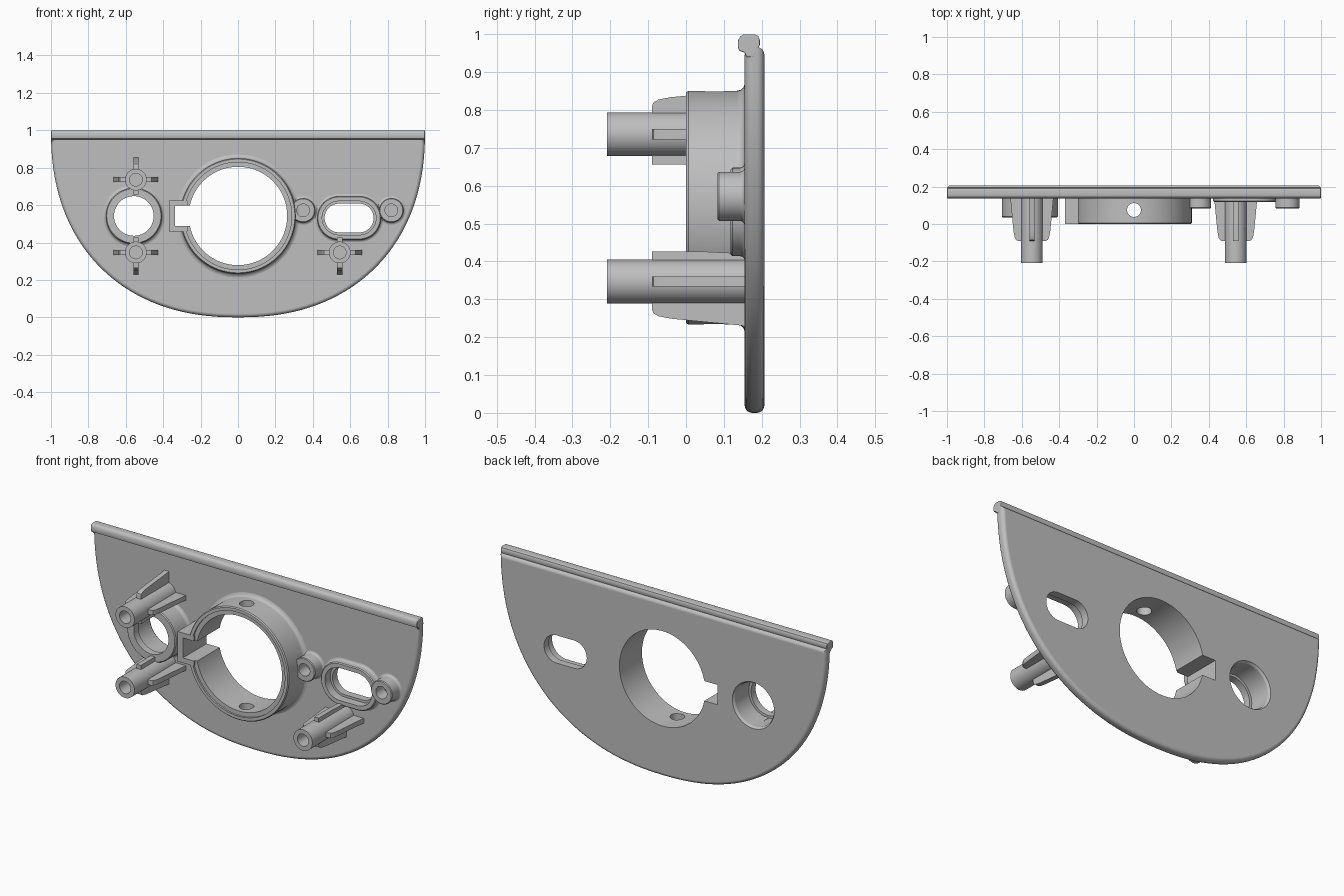
import bpy, bmesh
from math import pi, sin, cos, radians
from mathutils import Vector

if "Cube" in bpy.data.objects:
    bpy.data.objects.remove(bpy.data.objects["Cube"])

grey = bpy.data.materials.new("plain grey")
grey.use_nodes = True
COLOUR = (0.52, 0.52, 0.52, 1)
grey.diffuse_color = COLOUR
grey.node_tree.nodes["Principled BSDF"].inputs["Base Color"].default_value = COLOUR

FRONT, BACK, SEAT = 0.155, 0.207, 0.175   # plate faces, and depth at which parts are embedded
MID = 0.542                               # height of the main opening


def make(name, bm):
    bmesh.ops.recalc_face_normals(bm, faces=bm.faces)
    mesh = bpy.data.meshes.new(name)
    bm.to_mesh(mesh)
    bm.free()
    obj = bpy.data.objects.new(name, mesh)
    bpy.context.collection.objects.link(obj)
    mesh.materials.append(grey)
    return obj


def prism(name, points, low, high, place, round_rim=0):
    """Extrude a 2D outline; place(u, v, w) maps it into the model."""
    bm = bmesh.new()
    caps = []
    for w in (low, high):
        caps.append(bm.faces.new([bm.verts.new(place(u, v, w)) for u, v in points]))
    a, b = caps[0].verts[:], caps[1].verts[:]
    for i in range(len(a)):
        j = (i + 1) % len(a)
        bm.faces.new((a[i], a[j], b[j], b[i]))
    bmesh.ops.recalc_face_normals(bm, faces=bm.faces)
    if round_rim:
        rim = [e for f in caps for e in f.edges]
        bmesh.ops.bevel(bm, geom=rim, offset=round_rim, segments=5, profile=0.5,
                        affect='EDGES', clamp_overlap=True)
    return make(name, bm)


def box(name, x, y, z):
    return prism(name, [(x[0], z[0]), (x[1], z[0]), (x[1], z[1]), (x[0], z[1])],
                 y[0], y[1], lambda u, v, w: Vector((u, w, v)))


def turned(name, cx, cz, profile, half=0, closed=False, seg=64):
    """Turn (radius, y) points about the depth axis; half stretches it into a slot."""
    bm = bmesh.new()
    rings = []
    for r, y in profile:
        ring = []
        for i in range(seg):
            t = (i + 0.5) * 2 * pi / seg
            shift = half if cos(t) > 0 else -half
            ring.append(bm.verts.new((cx + shift + r * cos(t), y, cz + r * sin(t))))
        rings.append(ring)
    pairs = list(zip(rings, rings[1:]))
    if closed:
        pairs.append((rings[-1], rings[0]))
    else:
        bm.faces.new(rings[0])
        bm.faces.new(rings[-1])
    for a, b in pairs:
        for i in range(seg):
            j = (i + 1) % seg
            bm.faces.new((a[i], a[j], b[j], b[i]))
    return make(name, bm)


def cut(obj, cutters):
    for c in cutters:
        mod = obj.modifiers.new("cut", 'BOOLEAN')
        mod.operation, mod.solver, mod.object = 'DIFFERENCE', 'EXACT', c
    bpy.context.view_layer.update()
    graph = bpy.context.evaluated_depsgraph_get()
    mesh = bpy.data.meshes.new_from_object(obj.evaluated_get(graph))
    obj.modifiers.clear()
    obj.data = mesh


def foot(r, flare=0.016):
    """Small concave fillet where a round part meets the plate."""
    return [(r + flare * (1 - sin(a)), FRONT - flare * (1 - cos(a)))
            for a in (pi / 2, pi / 3, pi / 6, 0)]


def foot_down(r, flare=0.016):
    return [(r + flare * (1 - cos(a)), FRONT - flare * (1 - sin(a)))
            for a in (0, pi / 6, pi / 3, pi / 2)]


# Cutters
PORT_X, SLOT_X, SLOT_Z = -0.557, 0.594, 0.531
bore = turned("bore_cutter", 0, MID, [(0.263, -0.1), (0.263, 0.3)], seg=96)
key = box("key_cutter", (-0.337, -0.2), (-0.1, 0.3), (0.487, 0.597))
pin = prism("pin_cutter", [(0.037 * cos(i * pi / 16), 0.075 + 0.037 * sin(i * pi / 16))
                           for i in range(32)], 0.1, 0.95, lambda u, v, w: Vector((u, v, w)))
port = turned("port_cutter", PORT_X, MID,
              [(0.106, -0.1), (0.106, 0.075), (0.12, 0.075), (0.12, 0.195), (0.128, BACK), (0.128, 0.3)])
slot = turned("slot_cutter", SLOT_X, SLOT_Z,
              [(0.09, 0.0), (0.09, 0.165), (0.077, 0.165), (0.077, 0.3)], half=0.054)
cutters = [bore, key, pin, port, slot]

# Backing plate: flat top, deep rounded belly, soft rim
TOP, POWER, STEPS = 0.966, 2.25, 72
outline = []
for i in range(STEPS + 1):
    t = pi + pi * i / STEPS
    c, s = cos(t), abs(sin(t))
    x = abs(c) ** (2 / POWER) * (1 if c > 0 else -1)
    outline.append((x, min(TOP, 1 - s ** (2 / POWER))))
plate = prism("plate", outline, FRONT, BACK, lambda u, v, w: Vector((u, w, v)), round_rim=0.02)
cut(plate, [bore, key, port, slot])

# Bead along the top edge
bead_profile = [(0.16, 0.94), (0.154, 0.952), (0.14, 0.957), (0.137, 0.968), (0.138, 0.985),
                (0.144, 0.995), (0.153, 1.0), (0.182, 1.0), (0.191, 0.995), (0.195, 0.986),
                (0.195, 0.972), (0.19, 0.963), (0.18, 0.94)]
prism("top_bead", bead_profile, -1, 1, lambda u, v, w: Vector((w, u, v)), round_rim=0.004)

# Main collar with a rebated rim, a keyway housing and two radial pin holes
collar = turned("main_collar", 0, MID,
                [(0.263, SEAT), (0.263, 0.01), (0.287, 0.01), (0.287, 0), (0.304, 0), (0.309, 0.006)]
                + foot_down(0.309, 0.02) + [(0.329, SEAT)], closed=True, seg=96)
cut(collar, [key, pin])
housing = box("keyway_housing", (-0.37, -0.27), (0, SEAT), (0.459, 0.625))
cut(housing, [key, bore])

# Round port collar
port_collar = turned("port_collar", PORT_X, MID,
                     [(0.145, 0.035), (0.15, 0.04)] + foot_down(0.15) + [(0.166, SEAT)])
cut(port_collar, [port])

# Slot collar
slot_collar = turned("slot_collar", SLOT_X, SLOT_Z,
                     [(0.112, 0.118), (0.117, 0.123)] + foot_down(0.117, 0.012) + [(0.129, SEAT)],
                     half=0.054)
cut(slot_collar, [slot])

# Low screw bosses
for name, x in (("inner_boss", 0.348), ("outer_boss", 0.82)):
    boss = turned(name, x, 0.572,
                  [(0.034, 0.15), (0.034, 0.083), (0.061, 0.083), (0.065, 0.087)]
                  + foot_down(0.065, 0.012) + [(0.077, SEAT), (0.034, SEAT)], closed=True, seg=40)
    # the plate closes the bottom of the screw hole

# Tall screw posts, each with four fins; the fin facing an opening is short
posts = (("upper_right_post", -0.546, 0.736, 270),
         ("lower_right_post", -0.546, 0.347, 90),
         ("left_post", 0.544, 0.347, 90))
for name, px, pz, short in posts:
    turned(name, px, pz, [(0.034, 0.02), (0.034, -0.209), (0.058, -0.209), (0.058, SEAT)], seg=40)
    for angle in (0, 90, 180, 270):
        a = radians(angle)
        if angle == short:
            shape = [(0.04, SEAT), (0.073, SEAT), (0.08, 0.03), (0.08, -0.09), (0.04, -0.09)]
        else:
            shape = [(0.04, SEAT), (0.124, SEAT), (0.116, 0.145), (0.098, -0.04), (0.092, -0.072),
                     (0.084, -0.086), (0.074, -0.09), (0.04, -0.09)]
        prism(f"{name}_fin_{angle}", shape, -0.0135, 0.0135,
              lambda u, v, w: Vector((px + u * cos(a) - w * sin(a), v, pz + u * sin(a) + w * cos(a))))

for c in cutters:
    bpy.data.objects.remove(c)

# Smooth the curved walls, keep the machined edges crisp
bpy.ops.object.select_all(action='DESELECT')
parts = [o for o in bpy.context.scene.objects if o.type == 'MESH' and grey.name in o.data.materials]
for o in parts:
    o.select_set(True)
    bpy.context.view_layer.objects.active = o
bpy.ops.object.shade_smooth_by_angle(angle=radians(32))
for o in parts:
    o.modifiers.new("even shading", 'WEIGHTED_NORMAL').keep_sharp = True
